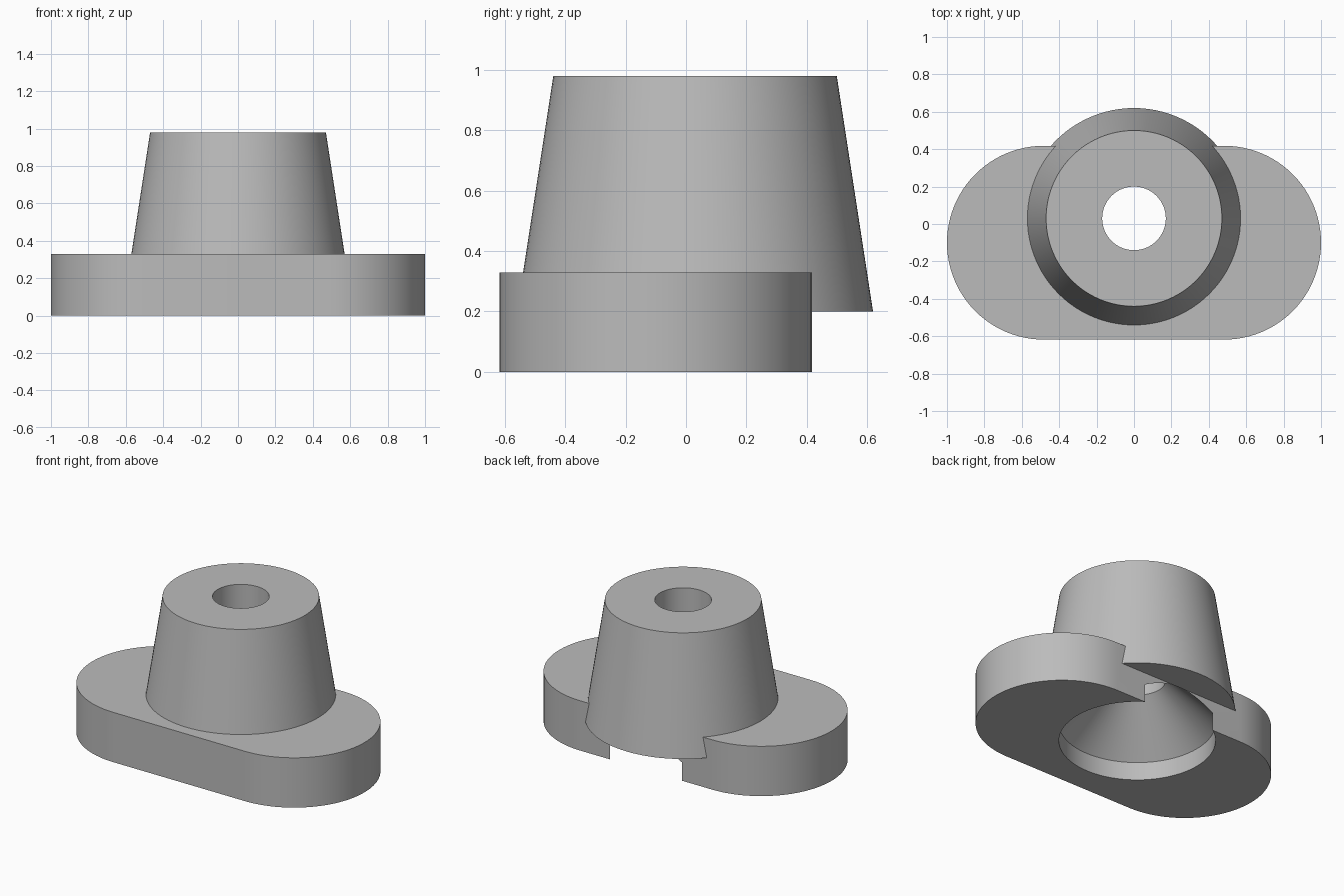
import bpy
import bmesh
from math import cos, sin, pi, radians

SEGMENTS = 96
CONE_Y = 0.03

if "Cube" in bpy.data.objects:
    bpy.data.objects.remove(bpy.data.objects["Cube"], do_unlink=True)

grey = bpy.data.materials.new("plain grey")
grey.use_nodes = True
color = (0.50, 0.50, 0.50, 1)
grey.diffuse_color = color
grey.node_tree.nodes["Principled BSDF"].inputs["Base Color"].default_value = color


def make_object(name, bm):
    bmesh.ops.recalc_face_normals(bm, faces=bm.faces)
    mesh = bpy.data.meshes.new(name)
    bm.to_mesh(mesh)
    bm.free()
    mesh.materials.append(grey)
    obj = bpy.data.objects.new(name, mesh)
    bpy.context.collection.objects.link(obj)
    return obj


def stacked_rings(name, profile):
    """Closed solid of revolution from (radius, height) pairs."""
    bm = bmesh.new()
    rings = [[bm.verts.new((r * cos(2 * pi * i / SEGMENTS),
                            CONE_Y + r * sin(2 * pi * i / SEGMENTS), z))
              for i in range(SEGMENTS)] for r, z in profile]
    for low, high in zip(rings, rings[1:]):
        for i in range(SEGMENTS):
            j = (i + 1) % SEGMENTS
            bm.faces.new((low[i], low[j], high[j], high[i]))
    bm.faces.new(rings[0])
    bm.faces.new(rings[-1])
    return make_object(name, bm)


def rounded_slab(name, offset, radius, y, height):
    """Plate with two half-round ends."""
    bm = bmesh.new()
    half = SEGMENTS // 2
    outline = []
    for side, start in ((1, -pi / 2), (-1, pi / 2)):
        for i in range(half + 1):
            a = start + pi * i / half
            outline.append(bm.verts.new((side * offset + radius * cos(a),
                                         y + radius * sin(a), 0)))
    face = bm.faces.new(outline)
    top = bmesh.ops.extrude_face_region(bm, geom=[face])["geom"]
    bmesh.ops.translate(bm, vec=(0, 0, height),
                        verts=[v for v in top if isinstance(v, bmesh.types.BMVert)])
    return make_object(name, bm)


def combine(target, tool, operation):
    mod = target.modifiers.new(operation.lower(), "BOOLEAN")
    mod.operation = operation
    mod.solver = "EXACT"
    mod.object = tool
    bpy.context.view_layer.objects.active = target
    bpy.ops.object.modifier_apply(modifier=mod.name)
    bpy.data.objects.remove(tool, do_unlink=True)


# Oblong foot with the tapered boss overhanging its back edge
body = rounded_slab("flanged_boss", 0.482, 0.518, -0.10, 0.33)
boss = stacked_rings("tapered_boss", [(0.59, 0.20), (0.47, 0.98)])
combine(body, boss, "UNION")

# Countersunk recess below, narrowing to the through hole
bore = stacked_rings("bore_cutter", [(0.47, -0.10), (0.47, 0.12),
                                     (0.17, 0.415), (0.17, 1.10)])
combine(body, bore, "DIFFERENCE")

bpy.ops.object.select_all(action="DESELECT")
body.select_set(True)
bpy.context.view_layer.objects.active = body
bpy.ops.object.shade_smooth_by_angle(angle=radians(25))
